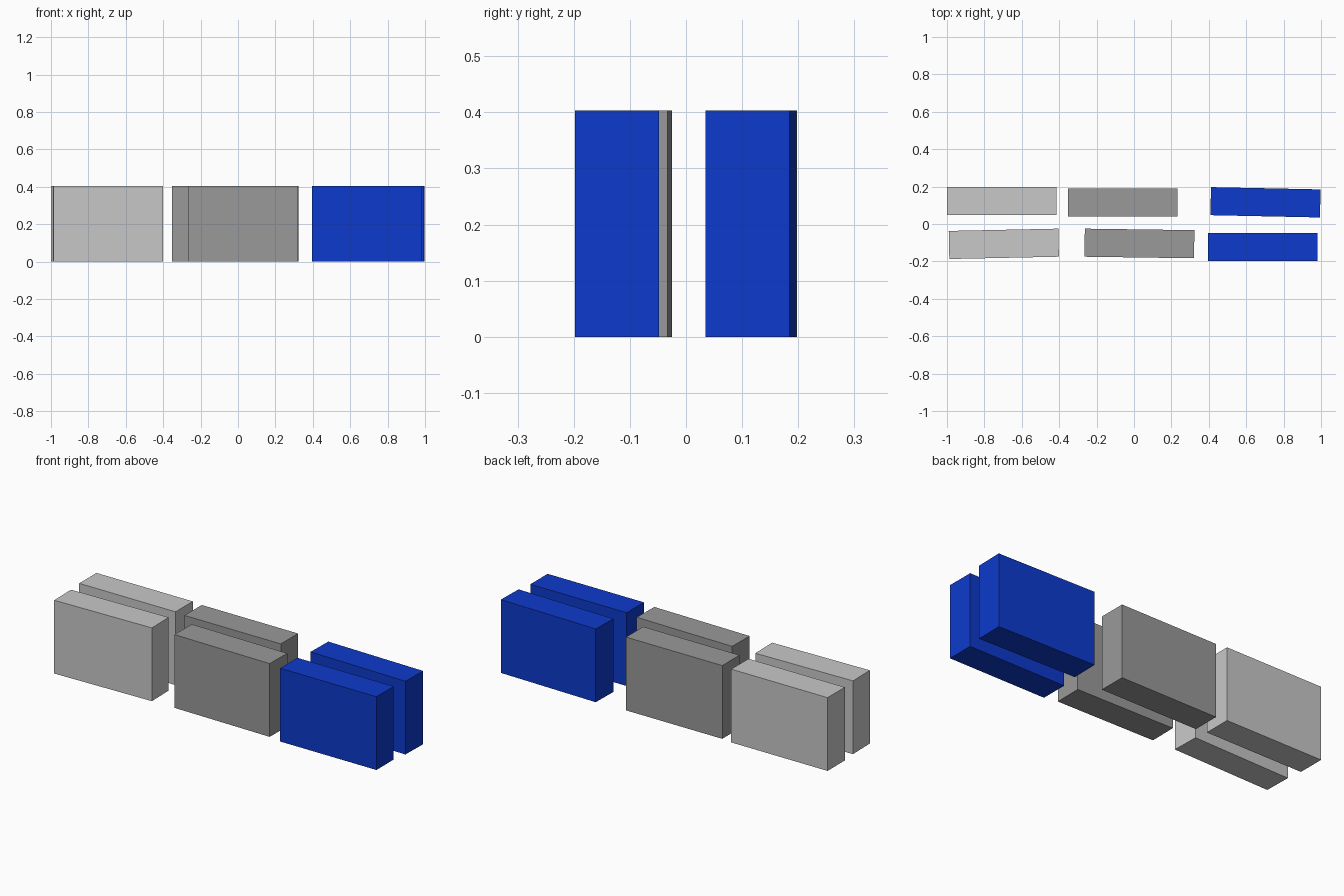
import bpy
from math import radians

cube = bpy.data.objects.get("Cube")
if cube:
    bpy.data.objects.remove(cube, do_unlink=True)

LENGTH, DEPTH, HEIGHT = 0.586, 0.15, 0.403


def material(name, rgb):
    mat = bpy.data.materials.new(name)
    mat.use_nodes = True
    colour = (*rgb, 1)
    mat.diffuse_color = colour
    mat.node_tree.nodes["Principled BSDF"].inputs["Base Color"].default_value = colour
    return mat


light = material("light grey", (0.58, 0.58, 0.58))
grey = material("mid grey", (0.32, 0.32, 0.32))
blue = material("blue", (0.004, 0.042, 0.604))


def block(name, x, y, turn, mat):
    """Upright slab standing on the ground, turned slightly about z."""
    bpy.ops.mesh.primitive_cube_add(size=1, location=(x, y, HEIGHT / 2),
                                    rotation=(0, 0, radians(turn)))
    obj = bpy.context.object
    obj.name = name
    obj.scale = (LENGTH, DEPTH, HEIGHT)
    obj.data.materials.append(mat)


# Front row
block("front_light_block", -0.696, -0.106, 1.2, light)
block("front_grey_block", 0.029, -0.104, -0.8, grey)
block("front_blue_block", 0.688, -0.123, 0, blue)

# Back row
block("back_light_block", -0.707, 0.123, 0, light)
block("back_grey_block", -0.06, 0.114, 0, grey)
block("back_blue_block", 0.703, 0.116, -1.2, blue)
